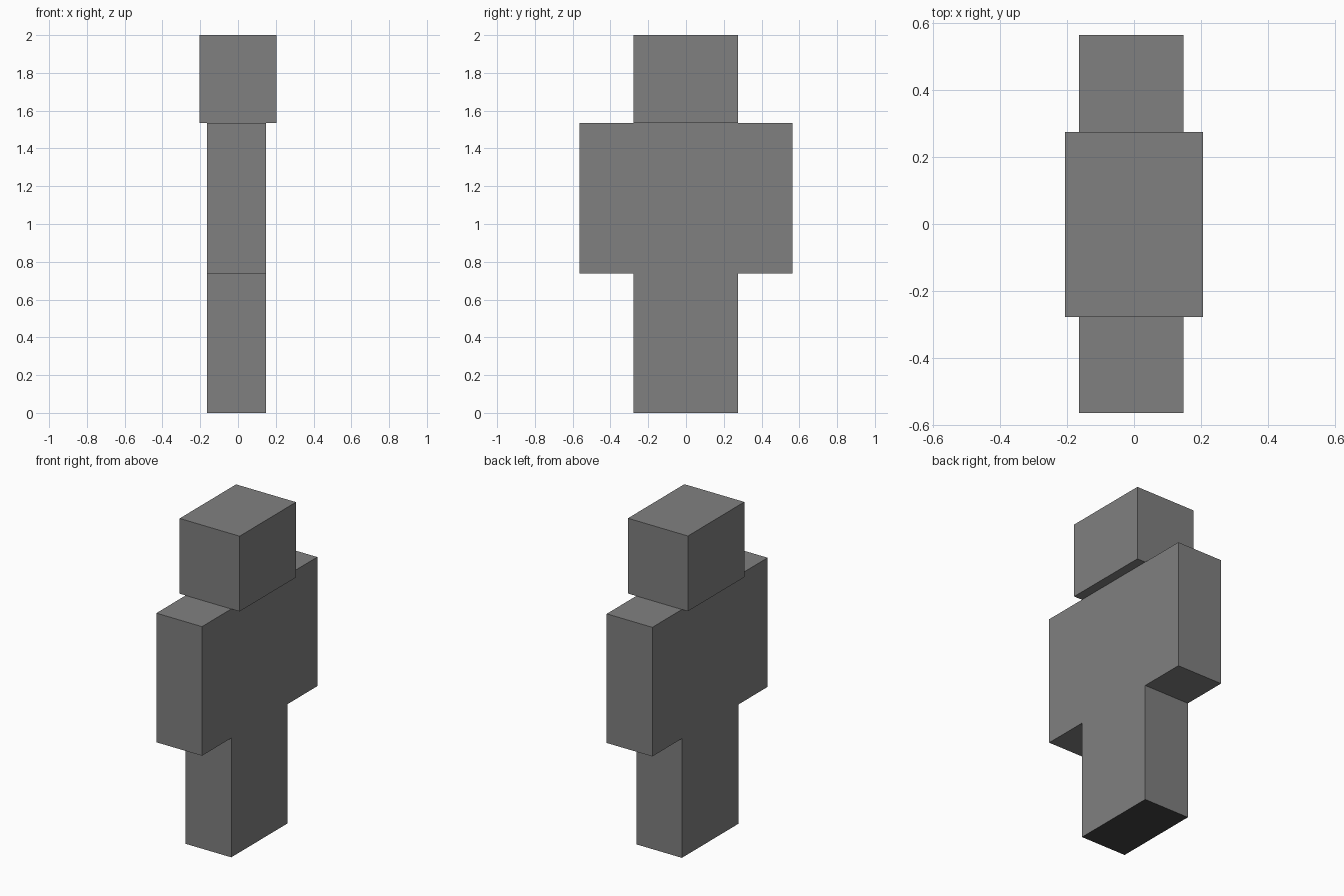
import bpy
import bmesh

cube = bpy.data.objects.get("Cube")
if cube:
    bpy.data.objects.remove(cube, do_unlink=True)


def make_material(name, value):
    """Flat neutral colour of the given brightness."""
    mat = bpy.data.materials.new(name)
    mat.use_nodes = True
    colour = (value, value, value, 1)
    mat.diffuse_color = colour
    mat.node_tree.nodes["Principled BSDF"].inputs["Base Color"].default_value = colour
    return mat


grey = make_material("plain grey", 0.216)
dark = make_material("dark sole grey", 0.055)


def extrude_profile(name, outline, x_min, x_max):
    """Extrude a (y, z) outline along x into a flat-faced solid."""
    bm = bmesh.new()
    face = bm.faces.new([bm.verts.new((x_min, y, z)) for y, z in outline])
    result = bmesh.ops.extrude_face_region(bm, geom=[face])
    verts = [v for v in result["geom"] if isinstance(v, bmesh.types.BMVert)]
    bmesh.ops.translate(bm, verts=verts, vec=(x_max - x_min, 0, 0))
    bmesh.ops.recalc_face_normals(bm, faces=bm.faces)
    # Faces resting on the ground are the dark soles
    for f in bm.faces:
        f.material_index = int(max(v.co.z for v in f.verts) < 0.01)
    mesh = bpy.data.meshes.new(name)
    bm.to_mesh(mesh)
    bm.free()
    mesh.materials.append(grey)
    mesh.materials.append(dark)
    obj = bpy.data.objects.new(name, mesh)
    bpy.context.collection.objects.link(obj)


# Shared levels and side limits
hip, neck, top = 0.737, 1.535, 2.0
back, front = 0.274, -0.277
arm = 0.563

# Legs, torso and arms form one T-shaped slab
extrude_profile("body", [
    (front, 0), (back, 0), (back, hip), (arm, hip),
    (arm, neck), (-arm, neck), (-arm, hip), (front, hip),
], -0.164, 0.148)

# Head is a wider box resting on the body
extrude_profile("head", [
    (front, neck), (back, neck), (back, top), (front, top),
], -0.205, 0.205)
